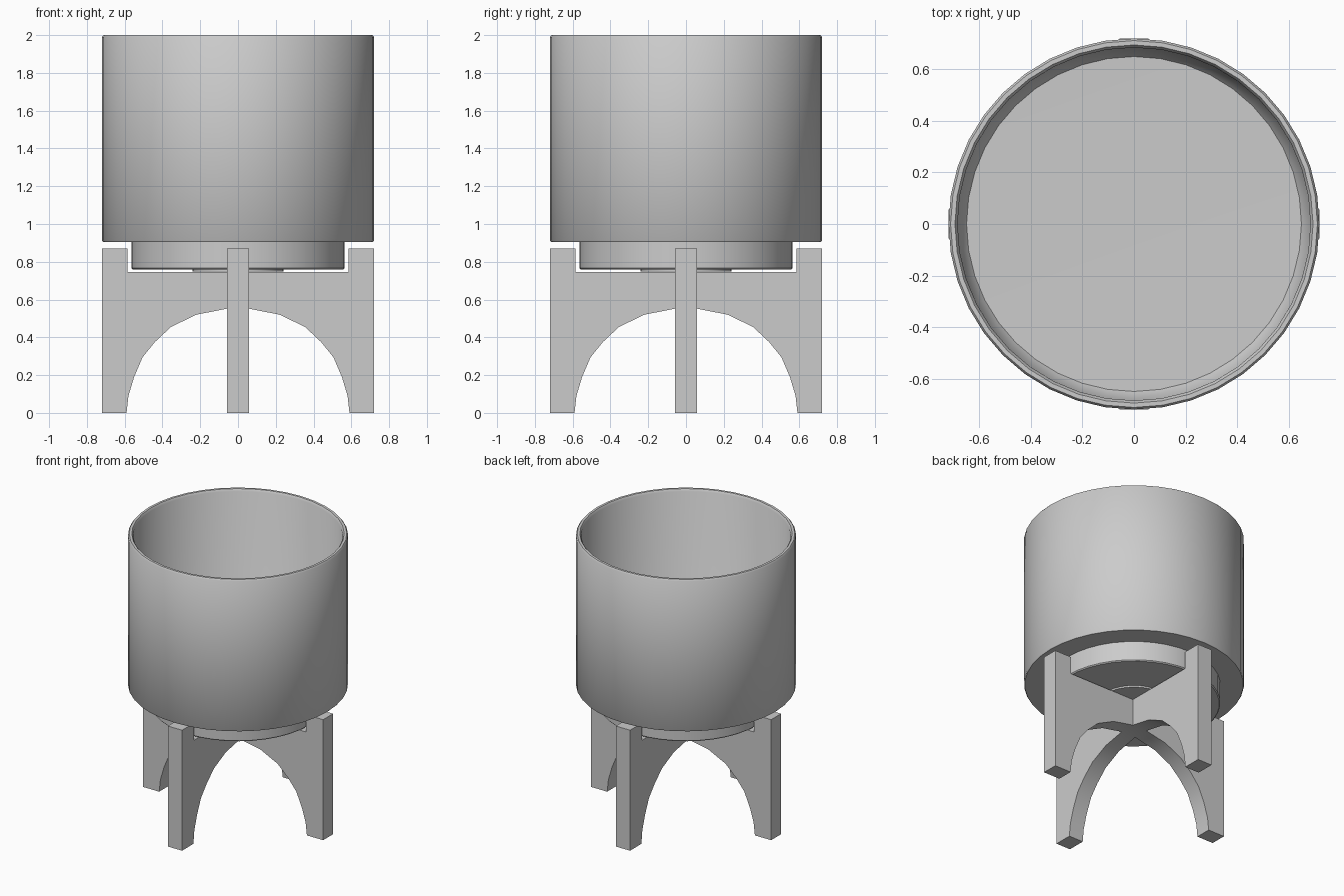
import bpy, bmesh, math
from mathutils import Matrix, Vector

cube = bpy.data.objects.get("Cube")
if cube:
    bpy.data.objects.remove(cube, do_unlink=True)

grey = bpy.data.materials.new("light_grey")
grey.use_nodes = True
grey.diffuse_color = (0.6, 0.6, 0.6, 1)
grey.node_tree.nodes["Principled BSDF"].inputs["Base Color"].default_value = (0.6, 0.6, 0.6, 1)


def finish(bm, name, angle):
    bmesh.ops.remove_doubles(bm, verts=bm.verts, dist=0.0005)
    bmesh.ops.recalc_face_normals(bm, faces=bm.faces)
    mesh = bpy.data.meshes.new(name)
    bm.to_mesh(mesh)
    bm.free()
    obj = bpy.data.objects.new(name, mesh)
    bpy.context.collection.objects.link(obj)
    mesh.materials.append(grey)
    bpy.ops.object.select_all(action='DESELECT')
    obj.select_set(True)
    bpy.context.view_layer.objects.active = obj
    bpy.ops.object.shade_smooth_by_angle(angle=math.radians(angle))


# Planter pot: hollow lathed profile with a narrower foot and rounded rim
profile = [(0, 0.748), (0.24, 0.748), (0.24, 0.76), (0.558, 0.76), (0.565, 0.767),
           (0.565, 0.905), (0.715, 0.905), (0.72, 0.912), (0.72, 1.99), (0.712, 2.0),
           (0.695, 2.0), (0.685, 1.985), (0.68, 1.02), (0.65, 0.98), (0, 0.97)]
bm = bmesh.new()
ring = [bm.verts.new((r, 0, z)) for r, z in profile]
edges = [bm.edges.new(pair) for pair in zip(ring, ring[1:])]
bmesh.ops.spin(bm, geom=ring + edges, cent=(0, 0, 0), axis=(0, 0, 1),
               angle=math.tau, steps=40, use_merge=False)
finish(bm, "planter_pot", 40)

# Cross stand: four arched legs meeting in a mitred hub
half = 0.057
arch = [(half, 0.552), (0.22, 0.52), (0.355, 0.455), (0.44, 0.375), (0.505, 0.295),
        (0.55, 0.19), (0.58, 0.09), (0.59, 0)]
post = [(0.72, 0), (0.72, 0.87), (0.585, 0.87), (0.585, 0.745), (half, 0.745)]
outline = arch + post
bm = bmesh.new()
for quarter in range(4):
    turn = Matrix.Rotation(quarter * math.pi / 2, 3, 'Z')
    sides = [[bm.verts.new(turn @ Vector((x, y, z))) for x, z in outline]
             for y in (-half, half)]
    a, b = sides
    bm.faces.new(a)
    bm.faces.new(b[::-1])
    for i in range(len(outline) - 1):
        bm.faces.new((a[i], b[i], b[i + 1], a[i + 1]))
    for i in (0, -1):
        centre = bm.verts.new((0, 0, outline[i][1]))
        bm.faces.new((centre, a[i], b[i]))
finish(bm, "cross_stand", 30)
